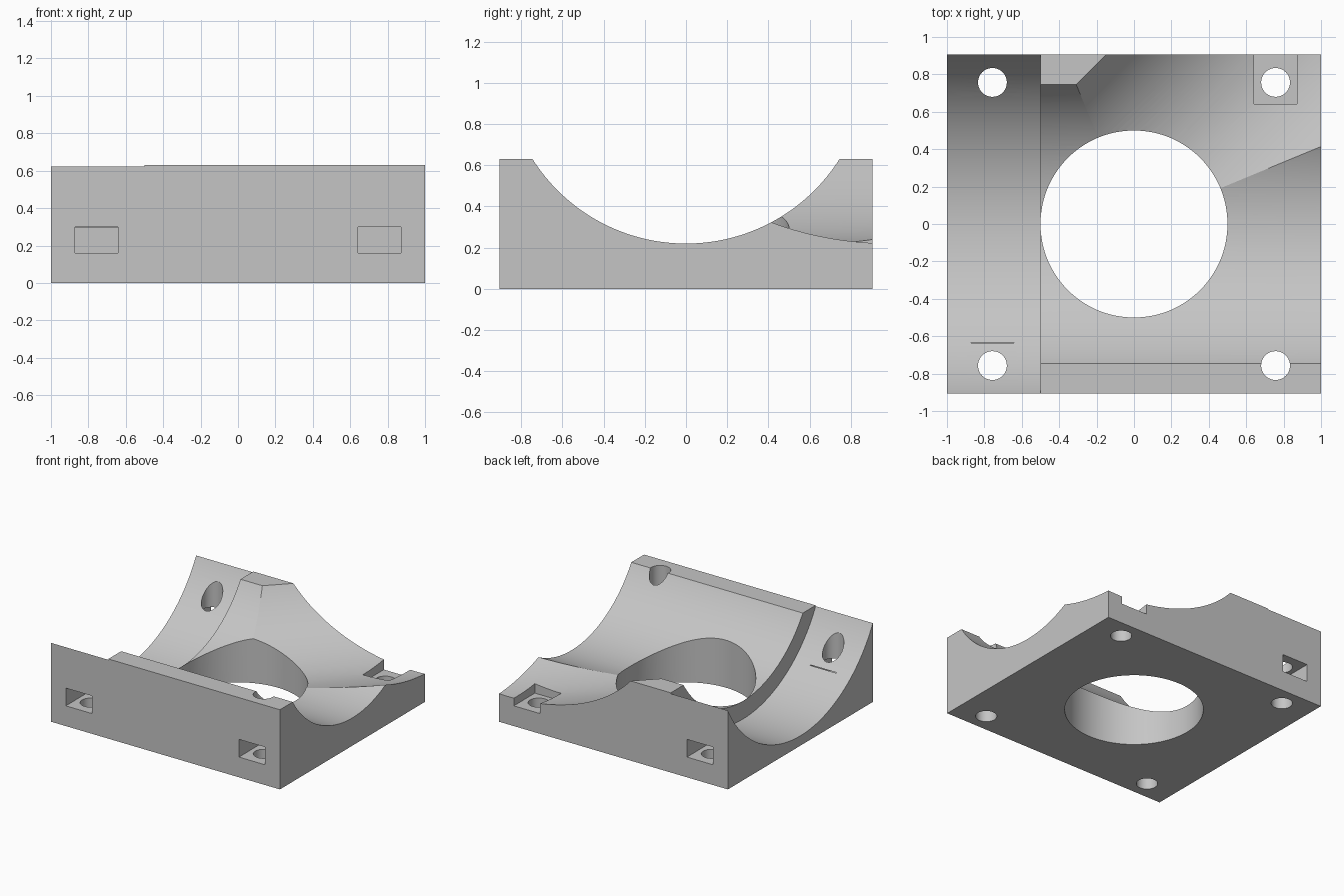
import bpy
from math import pi
from mathutils import Euler, Vector

default = bpy.data.objects.get("Cube")
if default:
    bpy.data.objects.remove(default, do_unlink=True)

HALF_Y, HEIGHT = 0.905, 0.63
AXIS_Z = 1.102              # shared height of the trough axes
TROUGH_R, COLLAR_R = 0.882, 1.024
BOLT = 0.757                # bolt hole offset from the centre

grey = bpy.data.materials.new("plain grey")
grey.use_nodes = True
colour = (0.56, 0.56, 0.56, 1)
grey.diffuse_color = colour
grey.node_tree.nodes["Principled BSDF"].inputs["Base Color"].default_value = colour


def box(name, low, high):
    low, high = Vector(low), Vector(high)
    bpy.ops.mesh.primitive_cube_add(size=1, location=(low + high) / 2)
    ob = bpy.context.object
    ob.name = name
    ob.scale = high - low
    bpy.ops.object.transform_apply(location=True, rotation=True, scale=True)
    return ob


def rod(name, radius, start, length, rotation=(0, 0, 0), sides=64):
    """Cylinder that begins at start and runs along its rotated z axis."""
    direction = Euler(rotation).to_matrix() @ Vector((0, 0, 1))
    bpy.ops.mesh.primitive_cylinder_add(
        vertices=sides, radius=radius, depth=length, rotation=rotation,
        location=Vector(start) + direction * length / 2)
    bpy.context.object.name = name
    return bpy.context.object


# Solid block
block = box("bearing_block", (-1, -HALF_Y, 0), (1, HALF_Y, HEIGHT))
block.data.materials.append(grey)

# Main trough, wider collar trough and diagonal side branch
cutters = [
    rod("trough_cutter", TROUGH_R, (-0.6, 0, AXIS_Z), 2, (0, pi / 2, 0), 192),
    rod("collar_cutter", COLLAR_R, (-1.5, 0, AXIS_Z), 1, (0, pi / 2, 0), 192),
    rod("branch_cutter", TROUGH_R, (0, 0, AXIS_Z), 2, (0, pi / 2, pi / 4), 192),
    rod("bore_cutter", 0.5, (0, 0, -0.5), 2, sides=128),
]

# Bolt holes with a nut slot opening on the front or back face
for sx in (-1, 1):
    for sy, inner in ((-1, 0.633), (1, 0.642)):
        cutters.append(rod("bolt_cutter", 0.077, (sx * BOLT, sy * BOLT, -0.5), 2))
        ys = sorted((sy * inner, sy * 1.1))
        cutters.append(box("slot_cutter", (sx * BOLT - 0.115, ys[0], 0.16),
                           (sx * BOLT + 0.115, ys[1], 0.30)))

for cutter in cutters:
    cutter.hide_render = True
    bpy.context.view_layer.objects.active = block
    cut = block.modifiers.new(cutter.name, "BOOLEAN")
    cut.operation = "DIFFERENCE"
    cut.solver = "EXACT"
    cut.object = cutter
    bpy.ops.object.modifier_apply(modifier=cut.name)
    bpy.data.objects.remove(cutter, do_unlink=True)

# Smooth curved walls, crisp machined edges
bpy.ops.object.select_all(action="DESELECT")
block.select_set(True)
bpy.context.view_layer.objects.active = block
bpy.ops.object.shade_smooth_by_angle(angle=pi / 9)
